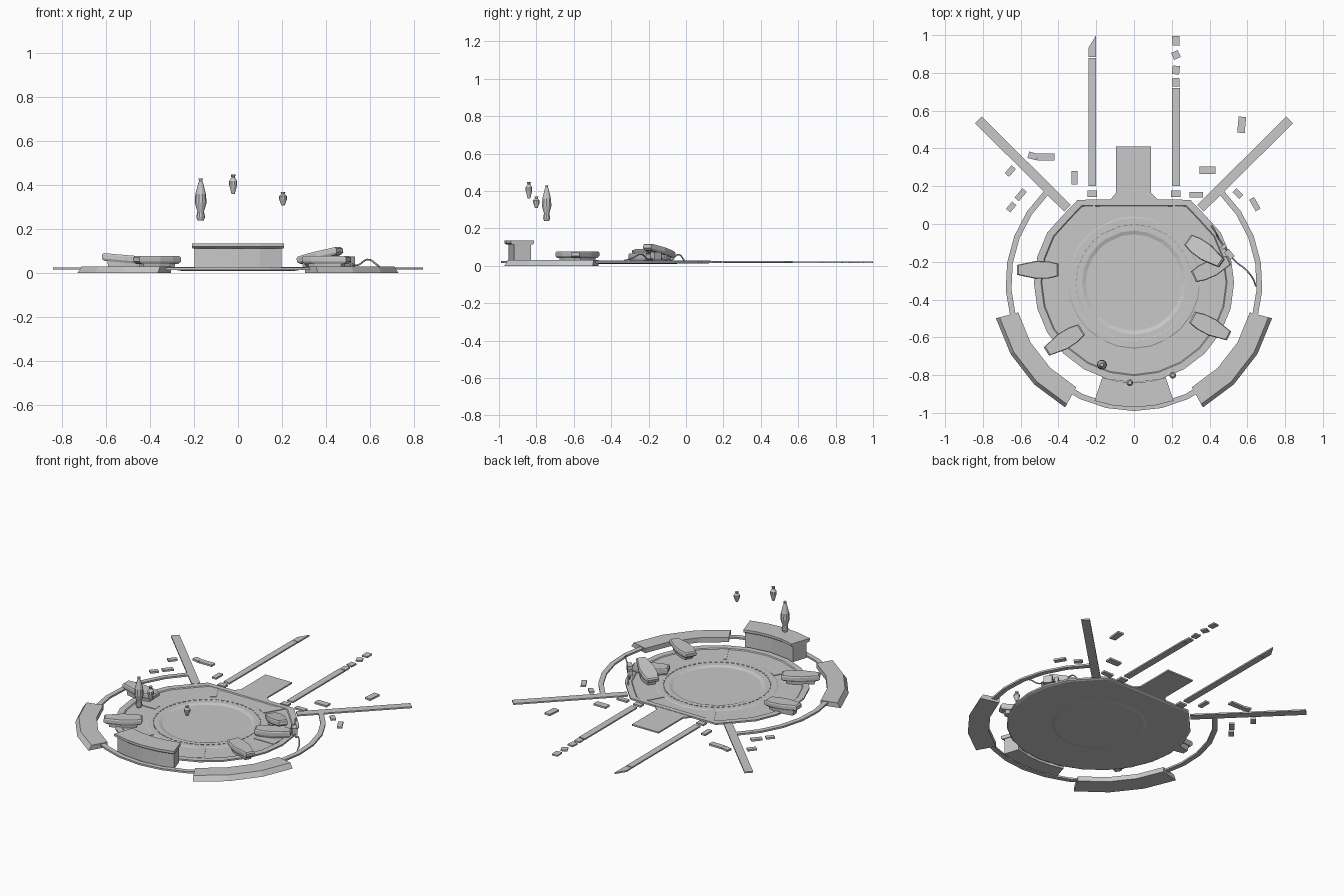
import bpy, bmesh, math
from math import sin, cos, pi, radians
from mathutils import Matrix, Vector

cube = bpy.data.objects.get("Cube")
if cube:
    bpy.data.objects.remove(cube, do_unlink=True)

GREY = (0.58, 0.58, 0.58, 1)
stone = bpy.data.materials.new("plain_grey")
stone.use_nodes = True
stone.diffuse_color = GREY
stone.node_tree.nodes["Principled BSDF"].inputs["Base Color"].default_value = GREY

CY = -0.31      # centre of the round platform
DECK = 0.028    # height of the deck


def loft(name, loops, bottom=True, top=True, closed=False, matrix=None):
    """Skin a stack of vertex loops that all have the same number of points."""
    bm = bmesh.new()
    rows = [[bm.verts.new(p) for p in loop] for loop in loops]
    n = len(rows[0])
    pairs = list(zip(rows, rows[1:]))
    if closed:
        pairs.append((rows[-1], rows[0]))
    for a, b in pairs:
        for i in range(n):
            j = (i + 1) % n
            bm.faces.new((a[i], a[j], b[j], b[i]))
    if bottom:
        bm.faces.new(rows[0][::-1])
    if top:
        bm.faces.new(rows[-1])
    bmesh.ops.recalc_face_normals(bm, faces=bm.faces)
    mesh = bpy.data.meshes.new(name)
    bm.to_mesh(mesh)
    bm.free()
    mesh.materials.append(stone)
    obj = bpy.data.objects.new(name, mesh)
    if matrix:
        obj.matrix_world = matrix
    bpy.context.collection.objects.link(obj)
    return obj


def place(x, y, z=0, turn=0, tilt=0):
    return (Matrix.Translation((x, y, z)) @ Matrix.Rotation(radians(turn), 4, 'Z')
            @ Matrix.Rotation(radians(-tilt), 4, 'Y'))


def prism(name, outline, rings, matrix=None):
    """Stack scaled copies of an outline; rings holds (scale, height)."""
    return loft(name, [[(x * s, y * s, z) for x, y in outline] for s, z in rings],
                matrix=matrix)


def slab(name, x, y, length, width, z0, z1, turn=0):
    a, b = length / 2, width / 2
    return prism(name, [(-a, -b), (a, -b), (a, b), (-a, b)], [(1, z0), (1, z1)],
                 place(x, y, 0, turn))


def sector(name, section, start, end, steps):
    """Sweep a (radius, height) section around the platform centre."""
    loops = []
    for i in range(steps + 1):
        a = radians(start + (end - start) * i / steps)
        loops.append([(r * cos(a), CY + r * sin(a), z) for r, z in section])
    return loft(name, loops)


def box_section(r0, r1, z0, z1):
    return [(r0, z0), (r1, z0), (r1, z1), (r0, z1)]


# Platform: round outline with a flat back and chamfered back corners
angles = [radians(a) for a in range(0, 360, 15)]
corner = math.atan2(0.44, 0.30)
angles[4], angles[8] = corner, pi - corner


def reach(a):
    r = 0.53
    if sin(a) > 0.1:
        r = min(r, 0.44 / sin(a), 0.518 / max(0.1, cos(abs(a - pi / 2) - radians(47.7))))
    return r


def rim(scale, z):
    return [(scale * reach(a) * cos(a), CY + scale * reach(a) * sin(a), z) for a in angles]


def circle(r, z):
    return [(r * cos(a), CY + r * sin(a), z) for a in angles]


loft("platform", [rim(0.98, 0.013), rim(1, 0.018), rim(1, DECK), rim(0.93, DECK),
                  rim(0.92, 0.023), circle(0.35, 0.023), circle(0.345, 0.026),
                  circle(0.31, 0.026), circle(0.305, 0.023), circle(0.275, 0.023),
                  circle(0.255, 0.016)], bottom=False)
loft("platform_underside", [rim(0.98, 0.013), circle(0.275, 0.013), circle(0.255, 0.01)],
     bottom=False)

# Raised ribs between the deck panels
for k in range(6):
    a = radians(60 * k)
    slab("deck_rib", 0.415 * cos(a), CY + 0.415 * sin(a), 0.14, 0.05, 0.02, 0.0265, 60 * k)

# Small dashes around the inner ring
for k in range(60):
    a = 2 * pi * k / 60
    slab("ring_dash", 0.307 * cos(a), CY + 0.307 * sin(a), 0.006, 0.018, 0.022, 0.0275, 6 * k)

# Outer walkway and its two broad side landings
sector("outer_walkway", box_section(0.65, 0.68, 0.015, 0.026), 134, 406, 22)
for side, mid in (("right", 217.8), ("left", 322.2)):
    sector(side + "_landing", [(0.633, 0), (0.755, 0), (0.735, 0.03), (0.633, 0.03)],
           mid - 23.3, mid + 23.3, 3)

# Front counter with an overhanging cap
sector("counter_body", box_section(0.545, 0.64, 0.015, 0.115), 252, 288, 4)
sector("counter_cap", [(0.54, 0.113), (0.65, 0.113), (0.66, 0.12), (0.66, 0.135),
                       (0.53, 0.135), (0.53, 0.12)], 251.5, 288.5, 4)

# Rear gangplank, flared where it meets the platform
prism("gangplank", [(-0.125, 0.13), (0.125, 0.13), (0.09, 0.165), (0.09, 0.41),
                    (-0.095, 0.41), (-0.095, 0.165)], [(1, 0.017), (1, 0.026)])

# Rails: two diagonal, two straight with broken ends
for s in (-1, 1):
    slab("diagonal_rail", s * 0.588, 0.317, 0.665, 0.05, 0.017, 0.026, 90 - s * 45.3)
slab("right_rail", -0.22, 0.54, 0.04, 0.68, 0.015, 0.024)
prism("right_rail_tip", [(-0.24, 0.885), (-0.2, 0.885), (-0.2, 1.0), (-0.24, 0.935)],
      [(1, 0.014), (1, 0.023)])
slab("left_rail", 0.222, 0.46, 0.042, 0.52, 0.015, 0.024)
for y, length, turn in ((0.75, 0.045, 4), (0.815, 0.045, -6), (0.895, 0.04, 25), (0.97, 0.05, 3)):
    slab("left_rail_fragment", 0.222, y, 0.038, length, 0.014, 0.023, turn)

# Scattered flagstones: x, y, length, width, turn
for x, y, l, w, t in ((-0.655, 0.28, 0.055, 0.03, 50), (-0.535, 0.36, 0.05, 0.035, -15),
                      (-0.465, 0.355, 0.09, 0.035, 0), (-0.315, 0.245, 0.03, 0.07, 0),
                      (-0.6, 0.155, 0.065, 0.03, 50), (-0.65, 0.09, 0.05, 0.03, 50),
                      (-0.22, 0.16, 0.05, 0.035, 0), (0.22, 0.16, 0.05, 0.035, 0),
                      (0.33, 0.155, 0.07, 0.03, 0), (0.39, 0.285, 0.085, 0.04, 0),
                      (0.57, 0.525, 0.04, 0.085, -5), (0.55, 0.16, 0.05, 0.03, -45),
                      (0.64, 0.105, 0.07, 0.03, -60)):
    slab("flagstone", x, y, l, w, 0.014, 0.025, t)

# Long tapered pods on plinths, pointing outwards
POD = [(-0.11, -0.033), (-0.06, -0.045), (0.01, -0.047), (0.11, -0.026),
       (0.11, 0.026), (0.01, 0.047), (-0.06, 0.045), (-0.11, 0.033)]


def pod(x, y, turn, tilt=0, lift=0.0):
    prism("pod_plinth", POD, [(0.72, 0.02), (0.78, 0.055 + lift / 2)], place(x, y, 0, turn))
    prism("pod_shell", POD, [(0.88, -0.018), (1, -0.008), (1, 0.01), (0.93, 0.017)],
          place(x, y, 0.06 + lift, turn, tilt))


pod(-0.51, -0.243, 180, 5, 0.005)
pod(-0.37, -0.617, 212)
pod(0.405, -0.543, -27)
pod(0.375, -0.146, -35, 12, 0.02)
prism("broken_pod", POD, [(0.85, 0.025), (0.95, 0.04), (0.95, 0.06), (0.88, 0.066)],
      place(0.41, -0.235, 0, 25))


# Loose hoses beside the broken pod
def hose(name, points, radius):
    curve = bpy.data.curves.new(name, 'CURVE')
    curve.dimensions = '3D'
    curve.bevel_depth = radius
    curve.bevel_resolution = 1
    curve.resolution_u = 5
    spline = curve.splines.new('BEZIER')
    spline.bezier_points.add(len(points) - 1)
    for bp, p in zip(spline.bezier_points, points):
        bp.co = Vector(p)
        bp.handle_left_type = bp.handle_right_type = 'AUTO'
    curve.materials.append(stone)
    bpy.context.collection.objects.link(bpy.data.objects.new(name, curve))


hose("long_hose", [(0.49, -0.14, 0.06), (0.54, -0.2, 0.035), (0.59, -0.24, 0.062),
                   (0.63, -0.29, 0.04), (0.645, -0.33, 0.028)], 0.004)
hose("short_hose", [(0.5, -0.15, 0.05), (0.45, -0.08, 0.03), (0.43, -0.04, 0.06),
                    (0.41, -0.01, 0.03)], 0.004)
slab("hose_junction", 0.505, -0.16, 0.05, 0.03, 0.03, 0.075, -50)
slab("hose_valve", 0.475, -0.12, 0.03, 0.02, 0.03, 0.06, 40)


# Floating vessels turned from a profile of (radius, height)
def vessel(name, x, y, z, profile):
    loops = [[(r * cos(2 * pi * k / 10), r * sin(2 * pi * k / 10), h) for k in range(10)]
             for r, h in profile]
    loft(name, loops, matrix=Matrix.Translation((x, y, z)))


vessel("tall_vessel", -0.17, -0.745, 0.24,
       [(0.014, 0), (0.02, 0.015), (0.015, 0.04), (0.027, 0.08), (0.024, 0.12),
        (0.011, 0.17), (0.007, 0.18), (0.01, 0.19)])
SMALL = [(0.007, 0), (0.01, 0.01), (0.018, 0.04), (0.018, 0.06), (0.008, 0.075), (0.011, 0.088)]
vessel("middle_vessel", -0.022, -0.84, 0.36, SMALL)
vessel("small_vessel", 0.205, -0.8, 0.308, [(r, h * 0.7) for r, h in SMALL])
